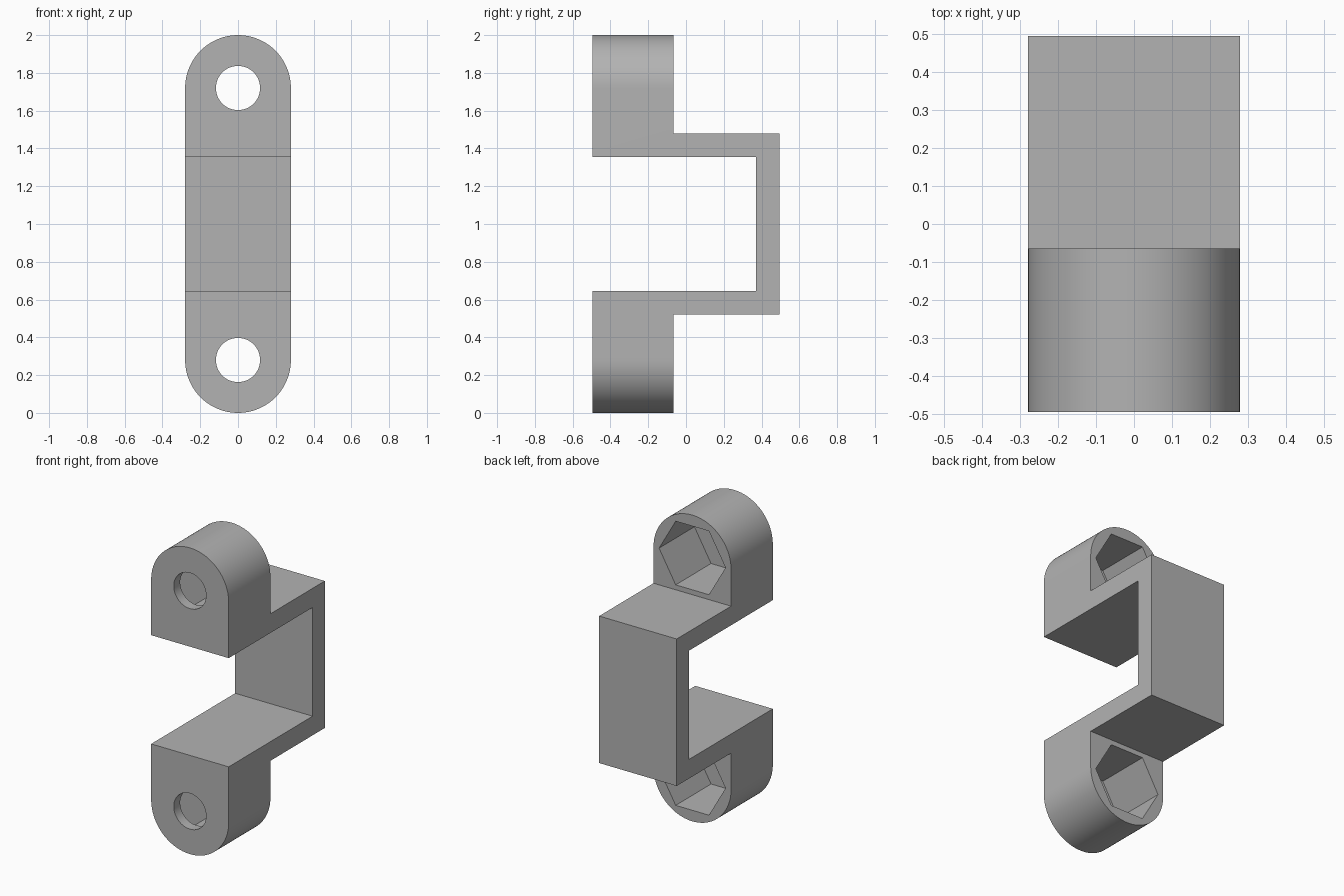
import bpy, bmesh, math
from mathutils import Vector

old = bpy.data.objects.get("Cube")
if old:
    bpy.data.objects.remove(old, do_unlink=True)

RADIUS = 0.28          # rounded lug ends
HOLE, HEX = 0.117, 0.24
FRONT, LUG_BACK, BACK = -0.496, -0.065, 0.496
POCKET_FLOOR = -0.43   # depth reached by the nut pockets

grey = bpy.data.materials.new("plain grey")
grey.use_nodes = True
colour = (0.45, 0.45, 0.45, 1)
grey.diffuse_color = colour
grey.node_tree.nodes["Principled BSDF"].inputs["Base Color"].default_value = colour


def prism(name, outline, direction):
    """Extrude a closed outline of 3D points along a direction."""
    bm = bmesh.new()
    face = bm.faces.new([bm.verts.new(p) for p in outline])
    out = bmesh.ops.extrude_face_region(bm, geom=[face])
    verts = [v for v in out["geom"] if isinstance(v, bmesh.types.BMVert)]
    bmesh.ops.translate(bm, verts=verts, vec=Vector(direction))
    bmesh.ops.recalc_face_normals(bm, faces=bm.faces)
    mesh = bpy.data.meshes.new(name)
    bm.to_mesh(mesh)
    bm.free()
    mesh.materials.append(grey)
    obj = bpy.data.objects.new(name, mesh)
    bpy.context.collection.objects.link(obj)
    return obj


def arc(radius, z, y, sides, start=0.0, sweep=2 * math.pi, closed=True):
    count = sides if closed else sides + 1
    angles = [start + sweep * i / sides for i in range(count)]
    return [(radius * math.cos(a), y, z + radius * math.sin(a)) for a in angles]


def boolean(target, cutter, operation):
    mod = target.modifiers.new(cutter.name, "BOOLEAN")
    mod.operation, mod.solver, mod.object = operation, "EXACT", cutter
    bpy.context.view_layer.objects.active = target
    bpy.ops.object.modifier_apply(modifier=mod.name)
    bpy.data.objects.remove(cutter, do_unlink=True)


# Stepped side profile, mirrored about mid height
upper = [(FRONT, 2.1), (LUG_BACK, 2.1), (LUG_BACK, 1.48), (BACK, 1.48)]
inner = [(0.37, 1.355), (FRONT, 1.355)]
flip = lambda pts: [(y, 2 - z) for y, z in reversed(pts)]
profile = upper + flip(upper) + flip(inner) + inner
bracket = prism("bracket", [(-0.4, y, z) for y, z in profile], (0.8, 0, 0))

# Trim to a slot shape with round ends
ends = (arc(RADIUS, 2 - RADIUS, -0.7, 48, 0, math.pi, False)
        + arc(RADIUS, RADIUS, -0.7, 48, math.pi, math.pi, False))
boolean(bracket, prism("slot_shape", ends, (0, 1.4, 0)), "INTERSECT")

# Bolt hole and hexagonal nut pocket in each lug
for z in (RADIUS, 2 - RADIUS):
    boolean(bracket, prism("bolt_hole", arc(HOLE, z, -0.6, 48), (0, 0.4, 0)), "DIFFERENCE")
    boolean(bracket, prism("nut_pocket", arc(HEX, z, POCKET_FLOOR, 6), (0, 0.4, 0)), "DIFFERENCE")

# Smooth curved walls, sharp edges
bpy.ops.object.select_all(action="DESELECT")
bracket.select_set(True)
bpy.context.view_layer.objects.active = bracket
bpy.ops.object.shade_smooth_by_angle(angle=math.radians(30))
